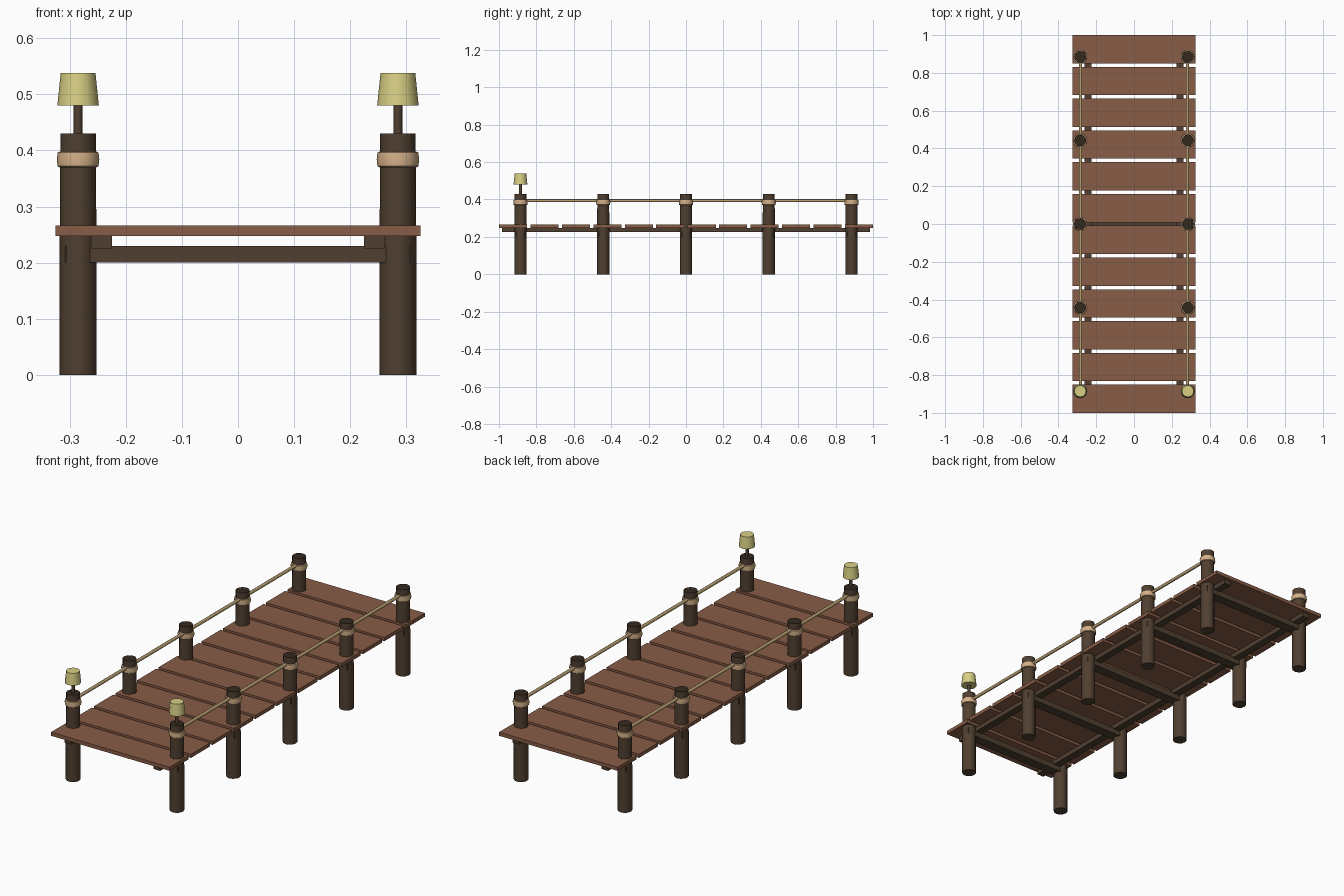
import bpy, math
from mathutils import Vector

if "Cube" in bpy.data.objects:
    bpy.data.objects.remove(bpy.data.objects["Cube"], do_unlink=True)


def material(name, r, g, b):
    """Flat material from an 8-bit sRGB colour."""
    lin = [((c / 255 + 0.055) / 1.055) ** 2.4 for c in (r, g, b)] + [1]
    m = bpy.data.materials.new(name)
    m.use_nodes = True
    m.diffuse_color = lin
    m.node_tree.nodes["Principled BSDF"].inputs["Base Color"].default_value = lin
    return m


PLANK = material("plank brown", 136, 93, 70)
POST = material("post brown", 80, 63, 48)
TOP = material("post top dark brown", 52, 41, 31)
WRAP = material("rope wrap tan", 212, 176, 136)
ROPE = material("rope olive tan", 186, 160, 115)
SHADE = material("lamp yellow", 216, 207, 132)


def make(name, verts, faces, mat, smooth=False):
    mesh = bpy.data.meshes.new(name)
    mesh.from_pydata(verts, [], faces)
    mesh.materials.append(mat)
    ob = bpy.data.objects.new(name, mesh)
    bpy.context.collection.objects.link(ob)
    if smooth:
        bpy.ops.object.select_all(action="DESELECT")
        ob.select_set(True)
        bpy.context.view_layer.objects.active = ob
        bpy.ops.object.shade_smooth_by_angle(angle=math.radians(50))
    return ob


def box(name, lo, hi, mat):
    bpy.ops.mesh.primitive_cube_add(size=1, location=(Vector(lo) + Vector(hi)) / 2)
    ob = bpy.context.object
    ob.name = name
    ob.scale = Vector(hi) - Vector(lo)
    bpy.ops.object.transform_apply(location=False, rotation=False, scale=True)
    ob.data.materials.append(mat)
    return ob


def lathe(name, x, y, profile, mat, sides=12):
    """Turn a (radius, height) profile around a vertical axis and cap the ends."""
    verts, faces = [], []
    for r, z in profile:
        for k in range(sides):
            a = math.tau * k / sides
            verts.append((x + r * math.cos(a), y + r * math.sin(a), z))
    for j in range(len(profile) - 1):
        for k in range(sides):
            n = (k + 1) % sides
            a, b = j * sides, (j + 1) * sides
            faces.append((a + k, a + n, b + n, b + k))
    faces.append(tuple(reversed(range(sides))))
    faces.append(tuple(range(len(verts) - sides, len(verts))))
    return make(name, verts, faces, mat, smooth=True)


POST_X, END_Y, COUNT = 0.285, 0.885, 5
post_ys = [-END_Y + 2 * END_Y * i / (COUNT - 1) for i in range(COUNT)]

# Deck planks
planks, width = 12, 0.15
pitch = (2 - width) / (planks - 1)
for i in range(planks):
    y = -1 + i * pitch
    box("deck_plank", (-0.325, y, 0.248), (0.325, y + width, 0.266), PLANK)

# Cross beams under the deck at each pair of posts
for y in post_ys:
    box("cross_beam", (-0.308, y - 0.024, 0.2), (0.308, y + 0.024, 0.23), POST)

for side, s in (("left", 1), ("right", -1)):
    # Long beam carrying the planks
    xs = sorted((s * 0.225, s * 0.262))
    box(side + "_long_beam", (xs[0], -0.985, 0.225), (xs[1], 0.985, 0.248), POST)

    # Posts with dark tops and rope wraps
    for y in post_ys:
        x = s * POST_X
        post = lathe(side + "_post", x, y,
                     [(0.033, 0), (0.033, 0.2), (0.0315, 0.43)], POST)
        post.data.materials.append(TOP)
        for f in post.data.polygons:
            f.material_index = int(f.normal.z > 0.9)
        lathe(side + "_rope_wrap", x, y,
              [(0.033, 0.37), (0.0365, 0.372), (0.0378, 0.384),
               (0.0365, 0.396), (0.033, 0.398)], WRAP)

    # Handrail rope
    bpy.ops.mesh.primitive_cylinder_add(
        vertices=8, radius=0.008, depth=2 * END_Y,
        location=(s * 0.283, 0, 0.394), rotation=(math.pi / 2, 0, 0))
    rail = bpy.context.object
    rail.name = side + "_handrail_rope"
    rail.data.materials.append(ROPE)
    bpy.ops.object.shade_smooth_by_angle(angle=math.radians(50))

    # Lamp on the front post
    lathe(side + "_lamp_stem", s * POST_X, -END_Y,
          [(0.008, 0.425), (0.008, 0.485)], POST, 8)
    lathe(side + "_lamp_shade", s * POST_X, -END_Y,
          [(0.037, 0.48), (0.031, 0.538)], SHADE)
